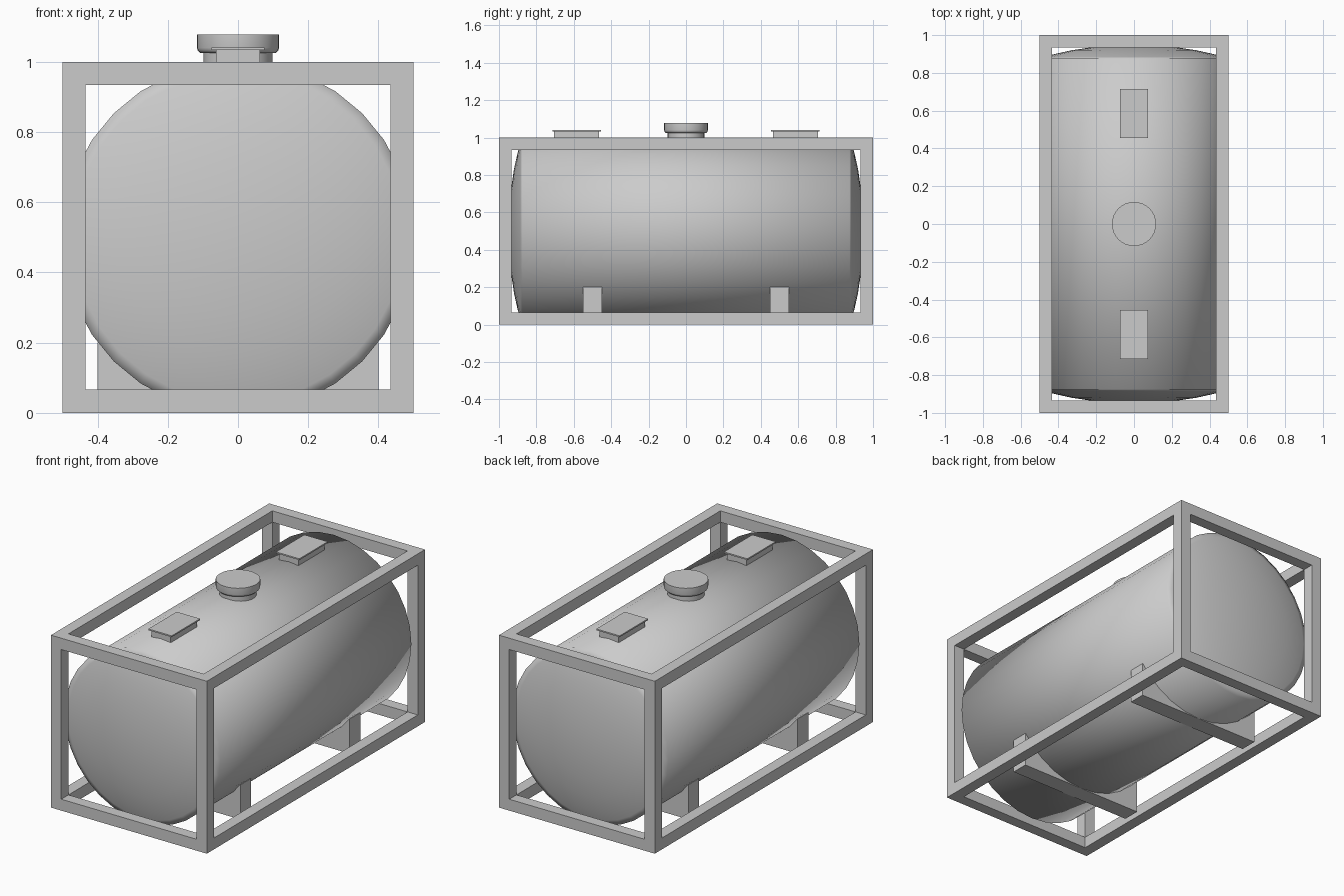
import bpy, bmesh, math
from mathutils import Matrix, Vector

if "Cube" in bpy.data.objects:
    bpy.data.objects.remove(bpy.data.objects["Cube"], do_unlink=True)

# Single painted-metal colour
grey = bpy.data.materials.new("light_grey")
grey.use_nodes = True
colour = (0.6, 0.6, 0.6, 1)
grey.diffuse_color = colour
grey.node_tree.nodes["Principled BSDF"].inputs["Base Color"].default_value = colour


def finish(name, bm):
    bmesh.ops.recalc_face_normals(bm, faces=bm.faces)
    mesh = bpy.data.meshes.new(name)
    bm.to_mesh(mesh)
    bm.free()
    mesh.materials.append(grey)
    obj = bpy.data.objects.new(name, mesh)
    bpy.context.collection.objects.link(obj)
    return obj


def add_box(bm, low, high):
    low, high = Vector(low), Vector(high)
    place = Matrix.Translation((low + high) / 2) @ Matrix.Diagonal((*(high - low), 1))
    bmesh.ops.create_cube(bm, size=1, matrix=place)


def lathe(name, profile, matrix, sides=32):
    """Revolve (radius, height) points about local z, closing both ends."""
    bm = bmesh.new()
    rings = []
    for r, h in profile:
        ring = []
        for i in range(sides):
            a = math.tau * i / sides
            ring.append(bm.verts.new(matrix @ Vector((r * math.cos(a), r * math.sin(a), h))))
        rings.append(ring)
    for a, b in zip(rings, rings[1:]):
        for i in range(sides):
            j = (i + 1) % sides
            bm.faces.new((a[i], a[j], b[j], b[i]))
    bm.faces.new(rings[0])
    bm.faces.new(rings[-1])
    return finish(name, bm)


def smooth(obj, angle=None):
    bpy.ops.object.select_all(action="DESELECT")
    obj.select_set(True)
    bpy.context.view_layer.objects.active = obj
    if angle is None:
        bpy.ops.object.shade_smooth()
    else:
        bpy.ops.object.shade_smooth_by_angle(angle=math.radians(angle))


# Outer frame: four posts, four long rails, four cross rails
T = 0.066
bm = bmesh.new()
for x in (-0.5, 0.5 - T):
    for y in (-1, 1 - T):
        add_box(bm, (x, y, 0), (x + T, y + T, 1))
    for z in (0, 1 - T):
        add_box(bm, (x, T - 1, z), (x + T, 1 - T, z + T))
for y in (-1, 1 - T):
    for z in (0, 1 - T):
        add_box(bm, (T - 0.5, y, z), (0.5 - T, y + T, z + T))
finish("frame", bm)

# Tank: long cylinder with shallow domed ends
dome = [(0.5, 0.875), (0.47, 0.885), (0.42, 0.9), (0.33, 0.92), (0.22, 0.936), (0.08, 0.947)]
profile = [(r, -h) for r, h in reversed(dome)] + dome
along_y = Matrix.Translation((0, 0, 0.5)) @ Matrix.Rotation(math.radians(90), 4, "X")
smooth(lathe("tank", profile, along_y))

# Cross supports and top hatches, mirrored front to back
for side, s in (("front", -1), ("back", 1)):
    for part, boxes in {
        "support": [(0.4, 0.45, 0.55, 0, 0.2)],
        "hatch": [(0.062, 0.465, 0.705, 0.96, 1.033), (0.075, 0.455, 0.715, 1.033, 1.041)],
    }.items():
        bm = bmesh.new()
        for w, y0, y1, z0, z1 in boxes:
            ya, yb = sorted((s * y0, s * y1))
            add_box(bm, (-w, ya, z0), (w, yb, z1))
        finish(f"{side}_{part}", bm)

# Round filler neck and lid
smooth(lathe("filler_neck", [(0.098, 0.96), (0.098, 1.03)], Matrix()), 30)
smooth(lathe("filler_lid", [(0.108, 1.025), (0.115, 1.032), (0.117, 1.04), (0.117, 1.078)], Matrix()), 60)
